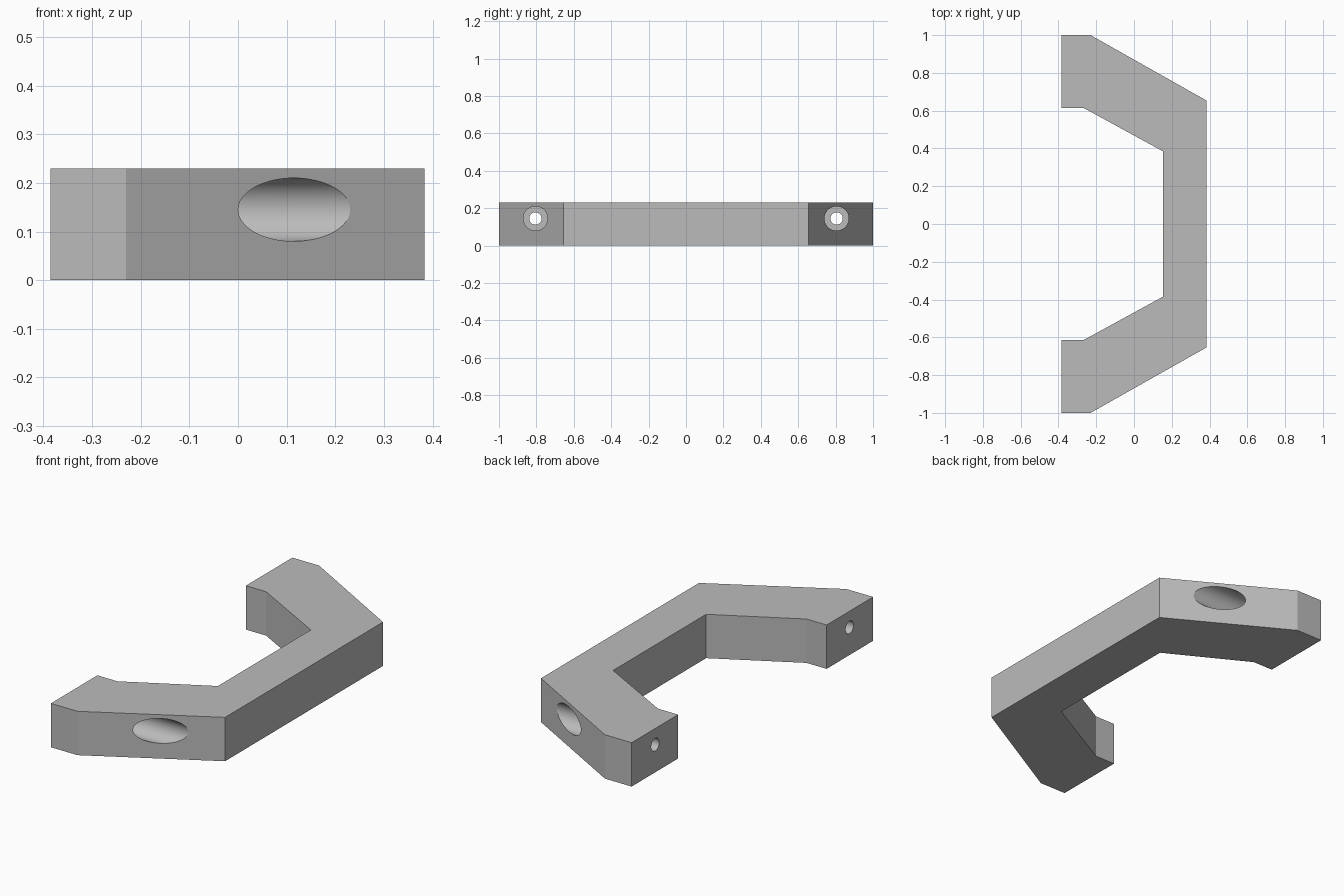
import bpy, bmesh, math
from mathutils import Matrix

cube = bpy.data.objects.get("Cube")
if cube:
    bpy.data.objects.remove(cube, do_unlink=True)

HEIGHT = 0.23
HOLE_Y, HOLE_Z = 0.805, 0.145

grey = bpy.data.materials.new("plain_grey")
grey.use_nodes = True
colour = (0.5, 0.5, 0.5, 1)
grey.diffuse_color = colour
grey.node_tree.nodes["Principled BSDF"].inputs["Base Color"].default_value = colour


def make_object(name, bm):
    bmesh.ops.recalc_face_normals(bm, faces=bm.faces)
    mesh = bpy.data.meshes.new(name)
    bm.to_mesh(mesh)
    bm.free()
    mesh.materials.append(grey)
    obj = bpy.data.objects.new(name, mesh)
    bpy.context.collection.objects.link(obj)
    return obj


# Handle body: half outline mirrored across y, then extruded
half = [(-0.385, -0.615), (-0.385, -1), (-0.23, -1), (0.383, -0.654)]
inner = [(0.153, -0.385), (-0.268, -0.615)]
outline = half + [(x, -y) for x, y in reversed(half)]
outline += [(x, -y) for x, y in reversed(inner)] + inner
bm = bmesh.new()
base = bm.faces.new([bm.verts.new((x, y, 0)) for x, y in outline])
top = bmesh.ops.extrude_face_region(bm, geom=[base])["geom"]
bmesh.ops.translate(bm, vec=(0, 0, HEIGHT),
                    verts=[v for v in top if isinstance(v, bmesh.types.BMVert)])
handle = make_object("handle", bm)


# Screw holes along x: narrow shaft plus wide counterbore at each end
def cut(name, radius, x0, x1, y):
    bm = bmesh.new()
    place = Matrix.Translation(((x0 + x1) / 2, y, HOLE_Z)) @ Matrix.Rotation(math.pi / 2, 4, "Y")
    bmesh.ops.create_cone(bm, cap_ends=True, segments=64, radius1=radius,
                          radius2=radius, depth=x1 - x0, matrix=place)
    cutter = make_object(name, bm)
    cutter.hide_render = True
    mod = handle.modifiers.new(name, "BOOLEAN")
    mod.operation = "DIFFERENCE"
    mod.solver = "EXACT"
    mod.object = cutter
    bpy.context.view_layer.objects.active = handle
    bpy.ops.object.modifier_apply(modifier=mod.name)
    bpy.data.objects.remove(cutter, do_unlink=True)


for y in (-HOLE_Y, HOLE_Y):
    cut("counterbore_cutter", 0.065, -0.23, 0.6, y)
    cut("shaft_cutter", 0.033, -0.6, 0.6, y)

# Smooth hole walls, keep the body edges sharp
bpy.ops.object.select_all(action="DESELECT")
handle.select_set(True)
bpy.context.view_layer.objects.active = handle
bpy.ops.object.shade_smooth_by_angle(angle=math.radians(25))
